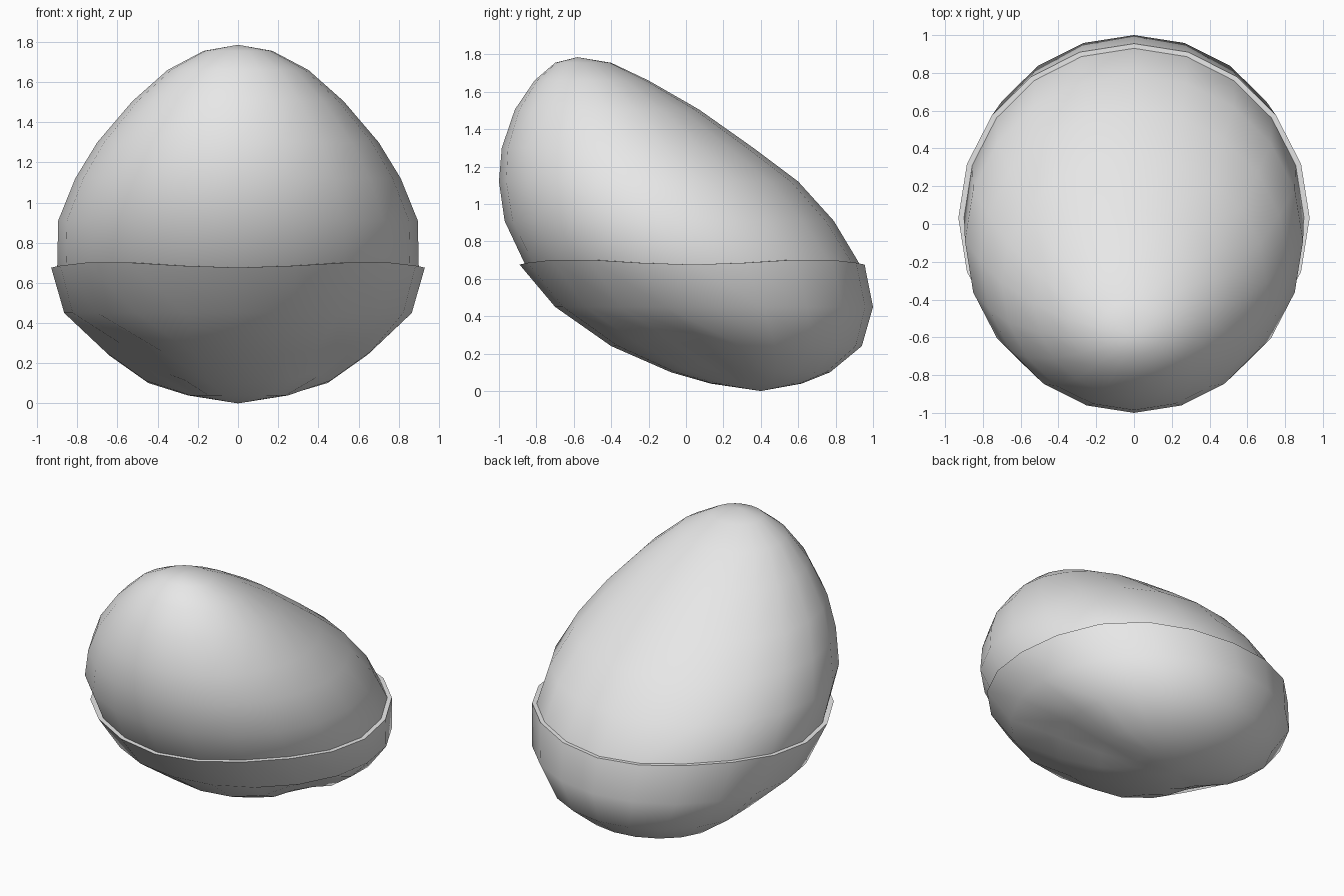
import bpy, bmesh, math
from mathutils import Vector

old = bpy.data.objects.get("Cube")
if old:
    bpy.data.objects.remove(old, do_unlink=True)

SIDES = 20

# Single pale grey material
grey = bpy.data.materials.new("pale_grey")
grey.use_nodes = True
grey.diffuse_color = (0.8, 0.8, 0.8, 1)
grey.node_tree.nodes["Principled BSDF"].inputs["Base Color"].default_value = (0.8, 0.8, 0.8, 1)


def rim_wave(angle):
    return -0.014 * math.cos(4 * angle)


def side_hollow(angle):
    """Strength of the hollow on both lower flanks, ahead of the middle."""
    flank = math.asin(max(-1, min(1, math.sin(angle))))
    return math.exp(-((flank + 0.5) / 0.42) ** 2)


def loft(name, slices, tip=None, sharp_angle=50):
    """Skin level oval slices: (height, front y, back y, half width, wave, hollow)."""
    bm = bmesh.new()
    rings = []
    for z, front, back, half, wave, hollow in slices:
        ring = []
        for i in range(SIDES):
            a = math.tau * i / SIDES
            dent = hollow * side_hollow(a)
            middle, reach = (front + back) / 2, (back - front) / 2
            ring.append(bm.verts.new((half * math.cos(a) * (1 - dent),
                                      middle + reach * math.sin(a),
                                      z + wave * rim_wave(a) + dent * 0.5)))
        rings.append(ring)
    for low, high in zip(rings, rings[1:]):
        for i in range(SIDES):
            j = (i + 1) % SIDES
            bm.faces.new((low[i], low[j], high[j], high[i]))
    if tip:
        point = bm.verts.new(Vector(tip))
        for i in range(SIDES):
            bm.faces.new((rings[-1][i], rings[-1][(i + 1) % SIDES], point))
    bmesh.ops.recalc_face_normals(bm, faces=bm.faces)
    # The widest outward face decides which way the open skin points
    outer = max(bm.faces, key=lambda f: f.calc_center_median().x)
    if outer.normal.x < 0:
        bmesh.ops.reverse_faces(bm, faces=bm.faces)
    mesh = bpy.data.meshes.new(name)
    bm.to_mesh(mesh)
    bm.free()
    mesh.materials.append(grey)
    obj = bpy.data.objects.new(name, mesh)
    bpy.context.collection.objects.link(obj)
    bpy.ops.object.select_all(action="DESELECT")
    obj.select_set(True)
    bpy.context.view_layer.objects.active = obj
    bpy.ops.object.shade_smooth_by_angle(angle=math.radians(sharp_angle))
    return obj


# Leaning egg body, reaching a little way down inside the cup
loft("egg_body", [
    (0.60, -0.79, 0.95, 0.87, 0, 0),
    (0.69, -0.86, 0.93, 0.90, 1, 0),
    (0.91, -0.97, 0.79, 0.895, 0, 0),
    (1.12, -1.00, 0.60, 0.81, 0, 0),
    (1.30, -0.985, 0.36, 0.70, 0, 0),
    (1.505, -0.915, 0.07, 0.525, 0, 0),
    (1.66, -0.81, -0.20, 0.35, 0, 0),
    (1.755, -0.70, -0.40, 0.17, 0, 0),
], tip=(0, -0.58, 1.785), sharp_angle=80)

# Lower shell cup with a flat wavy rim and hollowed flanks
loft("lower_cup", [
    (0.62, -0.82, 0.93, 0.88, 1, 0),
    (0.69, -0.86, 0.925, 0.895, 1, 0),
    (0.69, -0.89, 0.955, 0.93, 1, 0),
    (0.45, -0.70, 1.00, 0.865, 0, 0),
    (0.24, -0.40, 0.94, 0.68, 0, 0.13),
    (0.10, -0.08, 0.77, 0.47, 0, 0.10),
    (0.04, 0.13, 0.62, 0.25, 0, 0),
], tip=(0, 0.40, 0))
